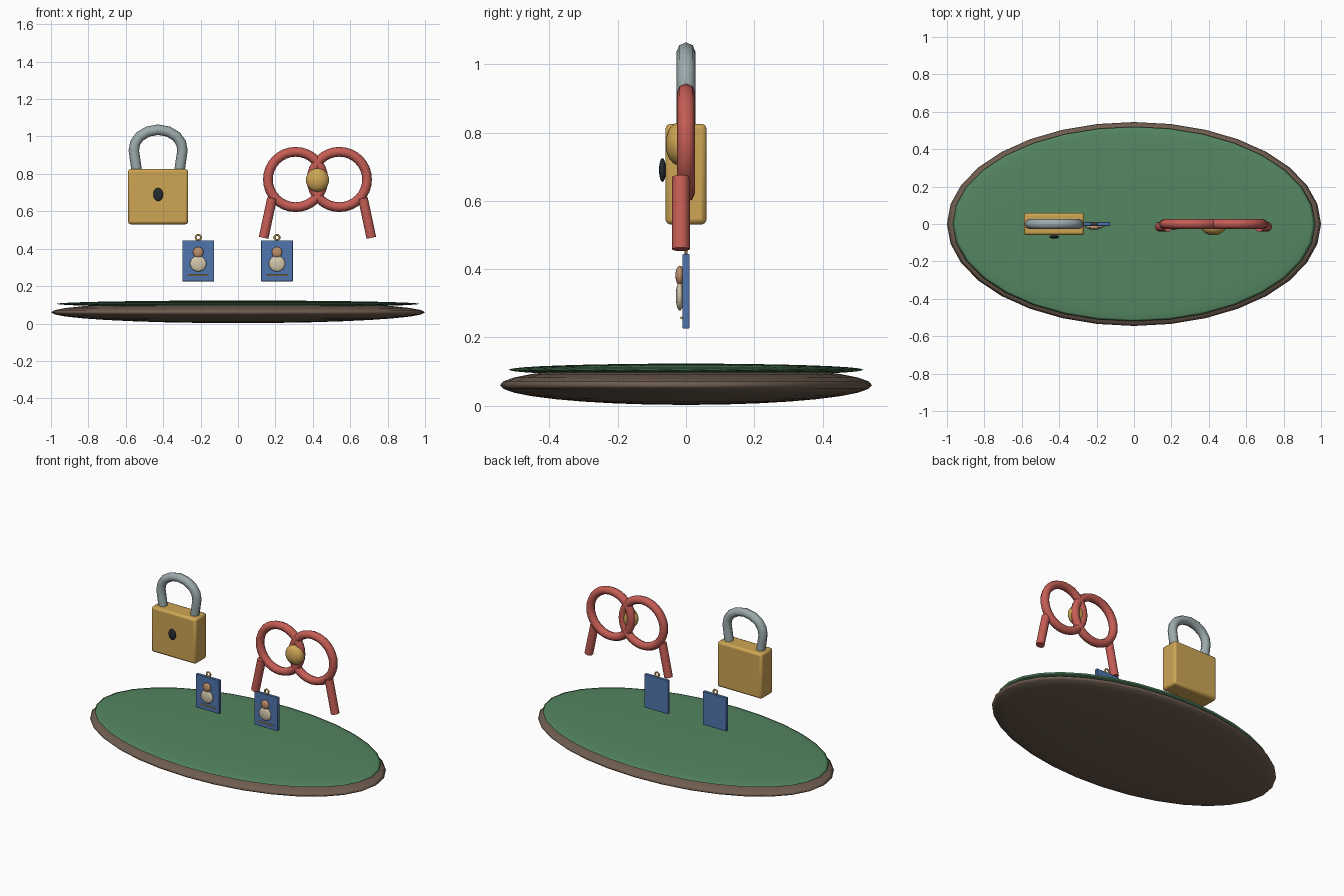
import bpy, math
from mathutils import Vector

if "Cube" in bpy.data.objects:
    bpy.data.objects.remove(bpy.data.objects["Cube"])


def material(name, r, g, b):
    m = bpy.data.materials.new(name)
    m.diffuse_color = (r, g, b, 1)
    m.use_nodes = True
    m.node_tree.nodes["Principled BSDF"].inputs["Base Color"].default_value = m.diffuse_color
    return m


GREEN = material("green", 0.09, 0.24, 0.12)
BROWN = material("brown", 0.16, 0.11, 0.08)
GOLD = material("gold", 0.62, 0.38, 0.09)
STEEL = material("steel", 0.33, 0.40, 0.41)
BLACK = material("black", 0.02, 0.025, 0.03)
RED = material("red", 0.56, 0.11, 0.09)
BLUE = material("blue", 0.08, 0.18, 0.43)
SKIN = material("skin", 0.52, 0.28, 0.15)
CREAM = material("cream", 0.66, 0.58, 0.42)


def finish(name, mat, smooth=True):
    o = bpy.context.object
    o.name = name
    o.data.materials.append(mat)
    if smooth:
        bpy.ops.object.shade_smooth_by_angle(angle=math.radians(40))
    return o


def ellipsoid(name, loc, radii, mat, seg=24, rings=12):
    bpy.ops.mesh.primitive_uv_sphere_add(segments=seg, ring_count=rings, radius=1, location=loc)
    bpy.context.object.scale = radii
    bpy.ops.object.transform_apply(location=False, rotation=False, scale=True)
    o = finish(name, mat, False)
    bpy.ops.object.shade_smooth()
    return o


def box(name, loc, size, mat, bevel):
    bpy.ops.mesh.primitive_cube_add(size=1, location=loc)
    bpy.context.object.scale = size
    bpy.ops.object.transform_apply(location=False, rotation=False, scale=True)
    m = bpy.context.object.modifiers.new("bevel", 'BEVEL')
    m.width, m.segments = bevel, 2
    return finish(name, mat)


def rod(name, a, b, r, mat, sides=12):
    a, b = Vector(a), Vector(b)
    bpy.ops.mesh.primitive_cylinder_add(vertices=sides, radius=r, depth=(b - a).length,
                                        location=(a + b) / 2)
    bpy.context.object.rotation_euler = (b - a).to_track_quat('Z', 'Y').to_euler()
    return finish(name, mat)


def torus(name, loc, major, minor, mat, seg, sides):
    bpy.ops.mesh.primitive_torus_add(major_radius=major, minor_radius=minor, major_segments=seg,
                                     minor_segments=sides, location=loc,
                                     rotation=(math.pi / 2, 0, 0))
    o = finish(name, mat, False)
    bpy.ops.object.shade_smooth()
    return o


def tube(name, pts, r, mat):
    cu = bpy.data.curves.new(name, 'CURVE')
    cu.dimensions = '3D'
    cu.bevel_depth, cu.bevel_resolution, cu.use_fill_caps = r, 2, True
    s = cu.splines.new('POLY')
    s.points.add(len(pts) - 1)
    for p, co in zip(s.points, pts):
        p.co = (*co, 1)
    s.use_smooth = True
    o = bpy.data.objects.new(name, cu)
    bpy.context.collection.objects.link(o)
    cu.materials.append(mat)
    return o


# oval base with felt top
ellipsoid("base_rim", (0, 0, 0.06), (1.0, 0.545, 0.058), BROWN, 32, 16)
ellipsoid("base_felt", (0, 0, 0.105), (0.97, 0.52, 0.018), GREEN, 32, 16)

# padlock
px = -0.427
box("padlock_body", (px, 0, 0.678), (0.322, 0.12, 0.295), GOLD, 0.014)
ellipsoid("keyhole", (px, -0.069, 0.69), (0.026, 0.01, 0.035), BLACK)
half = [(0.112, 0.80), (0.122, 0.87), (0.130, 0.925), (0.123, 0.965), (0.098, 1.0), (0.055, 1.026)]
outline = [(-x, z) for x, z in half] + [(0, 1.036)] + [(x, z) for x, z in reversed(half)]
tube("padlock_shackle", [(px + x, 0, z) for x, z in outline], 0.028, STEEL)

# paired rings with a central knob and splayed legs
gx = 0.425
for side, label in ((-1, "left"), (1, "right")):
    torus(label + "_ring", (gx + side * 0.117, 0, 0.77), 0.148, 0.026, RED, 32, 8)
    rod(label + "_ring_leg", (gx + side * 0.243, -0.015, 0.67),
        (gx + side * 0.288, -0.015, 0.458), 0.026, RED)
ellipsoid("ring_knob", (gx, -0.02, 0.767), (0.062, 0.04, 0.063), GOLD)

# hanging portrait cards
for cx, label in ((-0.2125, "left"), (0.2085, "right")):
    box(label + "_card", (cx, 0, 0.335), (0.17, 0.02, 0.219), BLUE, 0.003)
    torus(label + "_card_loop", (cx, 0, 0.46), 0.014, 0.005, GOLD, 16, 8)
    ellipsoid(label + "_portrait_head", (cx, -0.018, 0.381), (0.028, 0.013, 0.029), SKIN)
    ellipsoid(label + "_portrait_body", (cx, -0.018, 0.32), (0.044, 0.012, 0.042), CREAM)
    rod(label + "_card_line", (cx - 0.055, -0.013, 0.257), (cx + 0.055, -0.013, 0.257),
        0.004, GOLD, 8)
